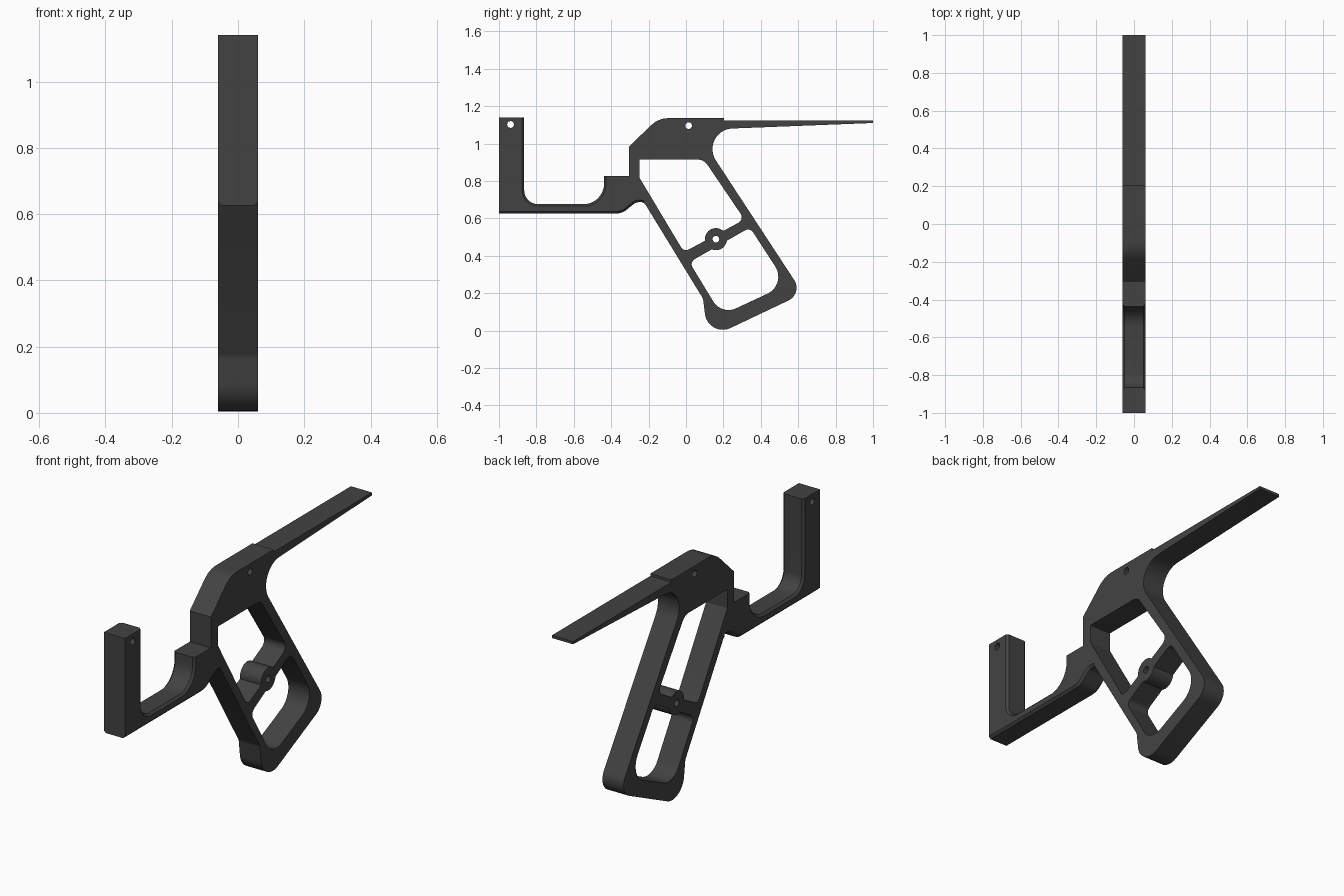
import bpy, bmesh, math
from mathutils import Vector

if "Cube" in bpy.data.objects:
    bpy.data.objects.remove(bpy.data.objects["Cube"])

HALF = 0.06  # half the thickness

mat = bpy.data.materials.new("charcoal_plastic")
mat.diffuse_color = (0.055, 0.055, 0.055, 1)
mat.use_nodes = True
mat.node_tree.nodes["Principled BSDF"].inputs["Base Color"].default_value = mat.diffuse_color


def rounded(corners, step=math.radians(9)):
    """Turn (y, z, radius) corners into a 2D outline with arcs."""
    out = []
    n = len(corners)
    for i, (y, z, r) in enumerate(corners):
        p = Vector((y, z))
        if r == 0:
            out.append(p)
            continue
        a = (Vector(corners[i - 1][:2]) - p).normalized()
        b = (Vector(corners[(i + 1) % n][:2]) - p).normalized()
        half = a.angle(b) / 2
        centre = p + (a + b).normalized() * (r / math.sin(half))
        start = p + a * (r / math.tan(half)) - centre
        end = p + b * (r / math.tan(half)) - centre
        sweep = math.atan2(start.x * end.y - start.y * end.x, start.dot(end))
        steps = max(2, math.ceil(abs(sweep) / step))
        for k in range(steps + 1):
            t = sweep * k / steps
            c, s = math.cos(t), math.sin(t)
            out.append(centre + Vector((start.x * c - start.y * s,
                                        start.x * s + start.y * c)))
    return out


def circle(y, z, r, n=32):
    return [Vector((y + r * math.cos(2 * math.pi * k / n),
                    z + r * math.sin(2 * math.pi * k / n))) for k in range(n)]


def slab(name, outline, half, bevel_rule=None):
    """Extrude a side outline across x, optionally chamfering chosen rim edges."""
    bm = bmesh.new()
    face = bm.faces.new([bm.verts.new((-half, p.x, p.y)) for p in outline])
    ext = bmesh.ops.extrude_face_region(bm, geom=[face])["geom"]
    for v in ext:
        if isinstance(v, bmesh.types.BMVert):
            v.co.x = half
    bmesh.ops.recalc_face_normals(bm, faces=bm.faces)
    if bevel_rule:
        edges = []
        for e in bm.edges:
            a, b = e.verts[0].co, e.verts[1].co
            if a.x * b.x > 0 and bevel_rule((a + b) / 2):
                edges.append(e)
        bmesh.ops.bevel(bm, geom=edges, offset=0.011, segments=1,
                        affect='EDGES', profile=0.5)
    me = bpy.data.meshes.new(name)
    bm.to_mesh(me)
    bm.free()
    me.materials.append(mat)
    ob = bpy.data.objects.new(name, me)
    bpy.context.collection.objects.link(ob)
    return ob


def cut(target, cutter):
    """Subtract the cutter and remove it."""
    mod = target.modifiers.new("cut", 'BOOLEAN')
    mod.operation = 'DIFFERENCE'
    mod.solver = 'EXACT'
    mod.object = cutter
    bpy.context.view_layer.objects.active = target
    bpy.ops.object.modifier_apply(modifier=mod.name)
    bpy.data.objects.remove(cutter)


# Whole side profile: front post, guard, hammer block, tail and grip
profile = rounded([
    (-1.0, 0.626, 0), (-1.0, 1.14, 0), (-0.865, 1.14, 0),
    (-0.865, 0.676, 0.075), (-0.438, 0.676, 0.11), (-0.438, 0.826, 0),
    (-0.305, 0.826, 0), (-0.305, 0.984, 0), (-0.147, 1.136, 0.13),
    (0.203, 1.136, 0), (0.203, 1.124, 0), (1.0, 1.124, 0),
    (1.0, 1.110, 0), (0.053, 1.073, 0.11), (0.626, 0.198, 0.075),
    (0.118, -0.043, 0.096), (0.091, 0.171, 0.03), (-0.225, 0.687, 0.03),
    (-0.267, 0.687, 0.05), (-0.342, 0.626, 0.09),
])


def guard_rim(m):
    inner_post = abs(m.y + 0.865) < 0.003
    guard = -0.995 < m.y < -0.225 and m.z < 0.82
    return inner_post or guard


frame = slab("pistol_frame", profile, HALF, guard_rim)

# Grip windows, each leaving the round boss on the cross brace
BOSS = (0.160, 0.489)
windows = {
    "upper_window": [
        (-0.249, 0.914, 0), (0.096, 0.914, 0.06), (0.313, 0.594, 0.035),
        (-0.011, 0.420, 0.032), (-0.249, 0.818, 0)],
    "lower_window": [
        (0.342, 0.551, 0.032), (0.540, 0.246, 0.1), (0.190, 0.083, 0.095),
        (0.018, 0.366, 0.032)],
}
for name, corners in windows.items():
    cutter = slab(name, rounded(corners), 0.1)
    cut(cutter, slab("boss", circle(*BOSS, 0.059), 0.2))
    cut(frame, cutter)

# Pin holes in the post, hammer block and boss
for y, z in ((-0.938, 1.102), (0.014, 1.096), BOSS):
    cut(frame, slab("pin_hole", circle(y, z, 0.018, 20), 0.1))

bpy.ops.object.select_all(action='DESELECT')
frame.select_set(True)
bpy.context.view_layer.objects.active = frame
bpy.ops.object.shade_smooth_by_angle(angle=math.radians(30))
